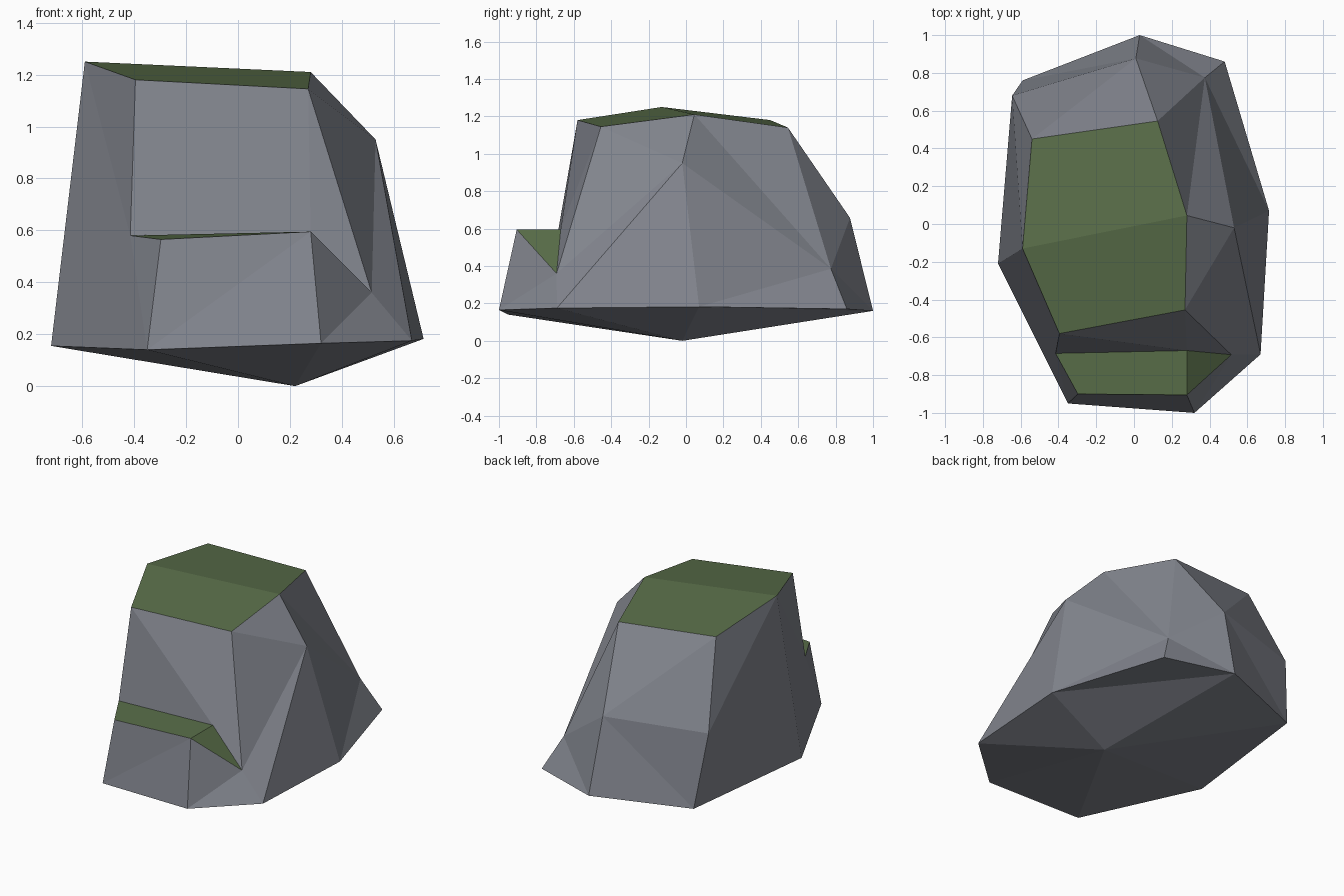
import bpy, bmesh

if "Cube" in bpy.data.objects:
    bpy.data.objects.remove(bpy.data.objects["Cube"])

# Colours
stone = bpy.data.materials.new("grey_stone")
stone.diffuse_color = (0.225, 0.237, 0.272, 1)
stone.use_nodes = True
stone.node_tree.nodes["Principled BSDF"].inputs["Base Color"].default_value = stone.diffuse_color
moss = bpy.data.materials.new("green_moss")
moss.diffuse_color = (0.100, 0.155, 0.066, 1)
moss.use_nodes = True
moss.node_tree.nodes["Principled BSDF"].inputs["Base Color"].default_value = moss.diffuse_color

# Outline rings of the boulder
base_ring = [(-.72, -.21, .155), (-.35, -.95, .14), (.32, -1, .165), (.67, -.69, .175),
             (.715, .07, .182), (.48, .86, .17), (.03, 1, .16), (-.59, .76, .145)]
top_ring = [(-.59, -.13, 1.25), (-.395, -.58, 1.18), (.27, -.455, 1.145),
            (.28, .045, 1.21), (.125, .545, 1.14), (-.54, .45, 1.18)]
ledge = [(-.415, -.685, .58), (.28, -.67, .595), (.515, -.692, .36),
         (.28, -.905, .595), (-.297, -.9, .565)]

bm = bmesh.new()
B, T, L = [[bm.verts.new(p) for p in ring] for ring in (base_ring, top_ring, ledge)]
foot = bm.verts.new((.22, -.02, 0))             # lowest point
shoulder = bm.verts.new((.53, -.02, .95))       # right bulge
back_right = bm.verts.new((.375, .775, .385))   # bulges round the back
back_mid = bm.verts.new((.01, .877, .657))
back_left = bm.verts.new((-.645, .68, .64))


def face(*verts, mat=0):
    bm.faces.new(verts).material_index = mat


def fan(centre, *rim):
    for a, b in zip(rim, rim[1:]):
        face(centre, a, b)


# Underside
fan(foot, *B[:5], B[6], B[7], B[0])
face(B[4], B[5], B[6])

# Right side and back, fanned around each bulge
fan(back_right, T[4], back_mid, B[6], B[5], B[4], shoulder, T[3], T[4])
fan(shoulder, T[3], T[2], L[2], B[3], B[4])
fan(back_left, T[5], T[0], B[0], B[7], back_mid, T[5])
face(back_mid, T[4], T[5])
face(back_mid, B[7], B[6])

# Left side
fan(L[0], T[1], T[0], B[0], B[1], L[4])

# Front wall, and the step under the ledge
fan(L[1], L[0], T[1], T[2], L[2])
fan(L[3], L[4], B[1], B[2], L[2])
face(L[2], B[2], B[3])

# Mossy top and ledge
face(*T[:4], mat=1)
face(T[0], *T[3:], mat=1)
face(L[0], L[4], L[3], L[1], mat=1)
face(L[1], L[3], L[2], mat=1)

bmesh.ops.recalc_face_normals(bm, faces=bm.faces)
mesh = bpy.data.meshes.new("mossy_boulder")
bm.to_mesh(mesh)
bm.free()
mesh.materials.append(stone)
mesh.materials.append(moss)
bpy.context.collection.objects.link(bpy.data.objects.new("mossy_boulder", mesh))
